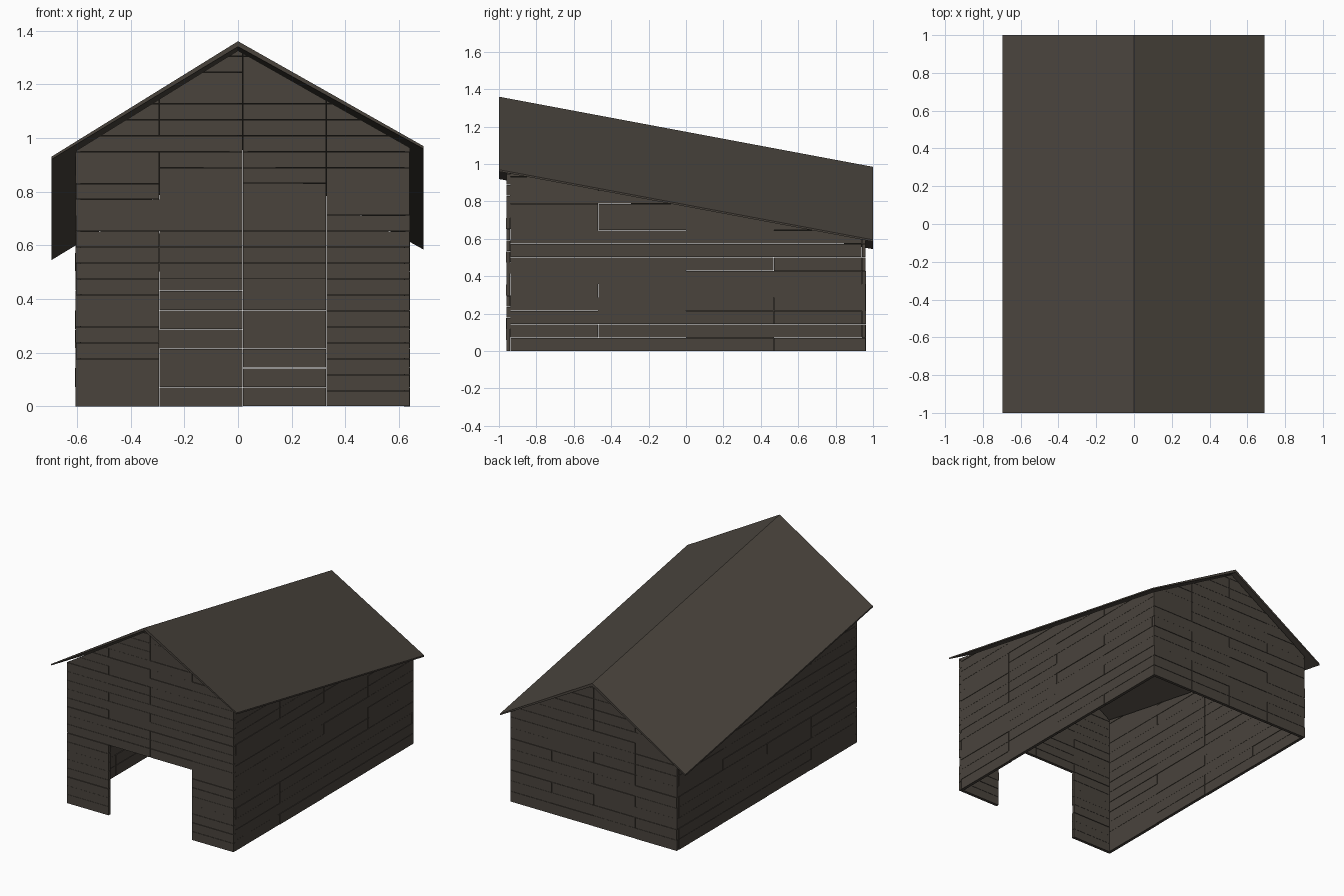
import bpy, bmesh, random
from mathutils import Vector

if "Cube" in bpy.data.objects:
    bpy.data.objects.remove(bpy.data.objects["Cube"])
random.seed(4)


def material(name, rgb):
    m = bpy.data.materials.new(name)
    m.diffuse_color = (*rgb, 1)
    m.use_nodes = True
    m.node_tree.nodes["Principled BSDF"].inputs["Base Color"].default_value = m.diffuse_color
    return m


WOOD = material("weathered brown wood", (0.067, 0.057, 0.046))

# Roof shape: ridge and eave heights at the front, dropping towards the back
RIDGE, DROP = 1.36, 0.375
EAVES = {-1: (-0.695, 0.93), 1: (0.69, 0.97)}
T = 0.02                                    # wall thickness
X0, X1, Y0, Y1 = -0.605, 0.64, -0.96, 0.96  # outer wall faces
COLS_X = [X0 + (X1 - X0) * i / 4 for i in range(5)]
COLS_Y = [-0.94 + 1.88 * i / 4 for i in range(5)]


def finish(bm, name):
    bmesh.ops.recalc_face_normals(bm, faces=bm.faces)
    me = bpy.data.meshes.new(name)
    bm.to_mesh(me)
    bm.free()
    me.materials.append(WOOD)
    ob = bpy.data.objects.new(name, me)
    bpy.context.collection.objects.link(ob)


def box(bm, lo, hi):
    vs = bmesh.ops.create_cube(bm, size=1)["verts"]
    for v in vs:
        v.co = Vector([(a + b) / 2 + c * (b - a) for a, b, c in zip(lo, hi, v.co)])


def clip_to_roof(bm, clearance):
    """Trim the boards just below both roof slopes and cap the cuts."""
    for ex, ez in EAVES.values():
        slope = (ez - RIDGE) / ex
        no = Vector((-slope, DROP / 2, 1)).normalized()
        res = bmesh.ops.bisect_plane(
            bm, geom=bm.verts[:] + bm.edges[:] + bm.faces[:],
            plane_co=(0, -1, RIDGE - clearance), plane_no=no, clear_outer=True)
        edges = [e for e in res["geom_cut"] if isinstance(e, bmesh.types.BMEdge)]
        bmesh.ops.holes_fill(bm, edges=[e for e in edges if e.is_boundary], sides=0)


def plank_wall(name, axis, cols, face, pitch, skip=None):
    """Stacked boards in columns; axis is the running direction, face the depth range."""
    bm = bmesh.new()
    for c in range(len(cols) - 1):
        for r in range(24):
            if skip and skip(c, r):
                continue
            j = random.uniform(-0.0015, 0.0015)
            g = random.uniform(0.0003, 0.0012)
            a, b = cols[c] + g, cols[c + 1] - g
            z0, z1 = r * pitch + g, (r + 1) * pitch - g
            if axis == "x":
                box(bm, (a, face[0] + j, z0), (b, face[1] + j, z1))
            else:
                box(bm, (face[0] + j, a, z0), (face[1] + j, b, z1))
    clip_to_roof(bm, 0.027)
    finish(bm, name)


# Walls: the front leaves out the two middle columns low down as a doorway
plank_wall("front_wall", "x", COLS_X, (Y0, Y0 + T), 0.0593,
           lambda c, r: c in (1, 2) and r < 8)
plank_wall("back_wall", "x", COLS_X, (Y1 - T, Y1), 0.0717)
plank_wall("left_wall", "y", COLS_Y, (X0, X0 + T), 0.0717)
plank_wall("right_wall", "y", COLS_Y, (X1 - T, X1), 0.0717)

# Roof: one thin sloping panel per side, meeting at the ridge
for side, label in ((-1, "left"), (1, "right")):
    ex, ez = EAVES[side]
    bm = bmesh.new()
    profile = [(0, RIDGE), (ex, ez), (ex, ez - 0.01), (0, RIDGE - 0.02)]
    rings = [[bm.verts.new((x, y, z - DROP * (y + 1) / 2)) for x, z in profile]
             for y in (-1, 1)]
    for ring in rings:
        bm.faces.new(ring)
    for i in range(4):
        k = (i + 1) % 4
        bm.faces.new((rings[0][i], rings[0][k], rings[1][k], rings[1][i]))
    finish(bm, label + "_roof_panel")
